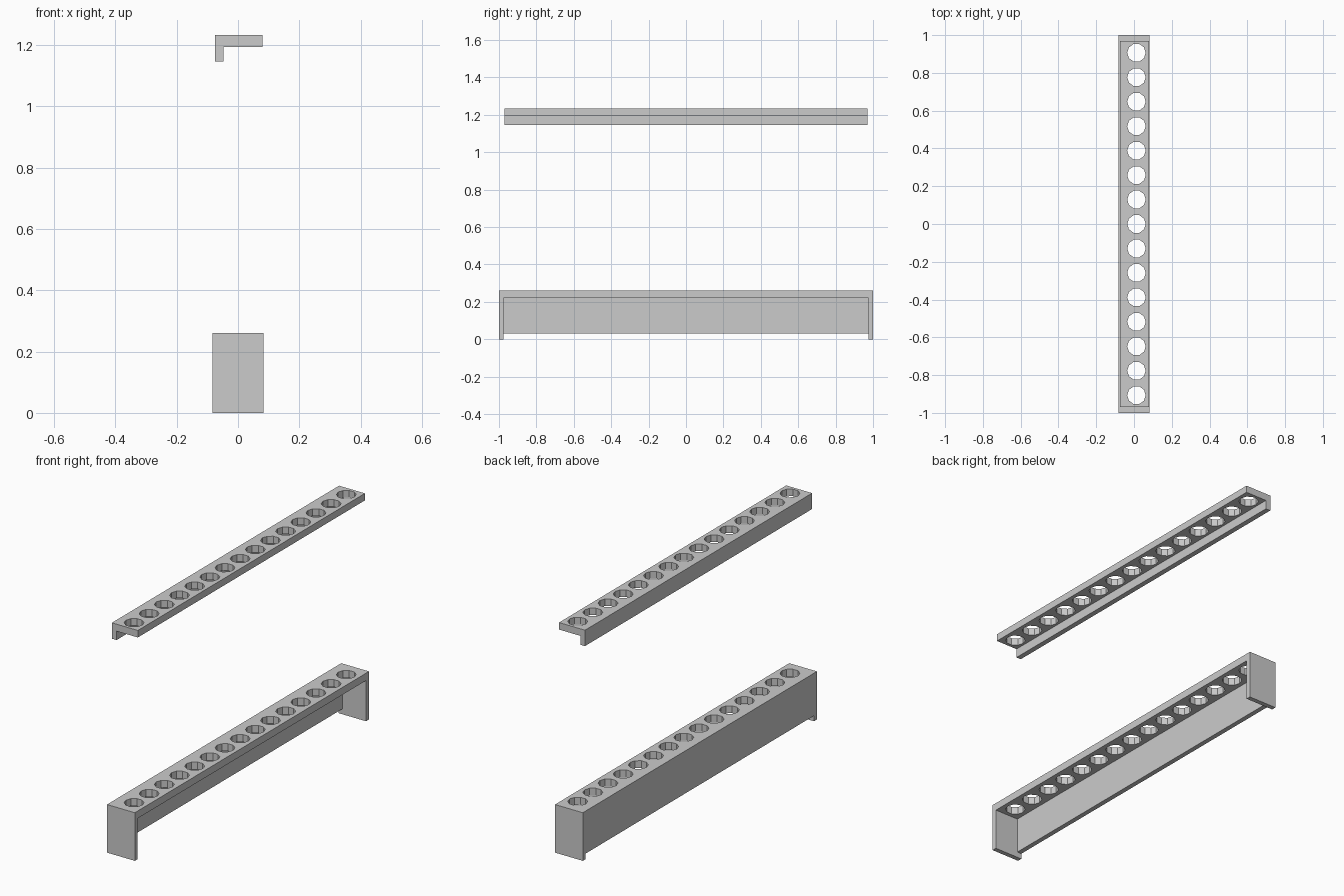
import bpy, bmesh
from math import pi
from mathutils import Matrix

if "Cube" in bpy.data.objects:
    bpy.data.objects.remove(bpy.data.objects["Cube"])

HOLES, PITCH, RADIUS, HOLE_X, SIDES = 15, 0.1295, 0.049, 0.013, 10


def finish(bm, name):
    bmesh.ops.recalc_face_normals(bm, faces=bm.faces)
    mesh = bpy.data.meshes.new(name)
    bm.to_mesh(mesh)
    bm.free()
    obj = bpy.data.objects.new(name, mesh)
    bpy.context.collection.objects.link(obj)
    return obj


def box(name, x0, x1, y0, y1, z0, z1):
    bm = bmesh.new()
    m = Matrix.Translation(((x0 + x1) / 2, (y0 + y1) / 2, (z0 + z1) / 2))
    bmesh.ops.create_cube(bm, size=1, matrix=m @ Matrix.Diagonal((x1 - x0, y1 - y0, z1 - z0, 1)))
    return finish(bm, name)


def angle_bar(name, profile):
    """Extrude an L-shaped (x, z) profile along y."""
    points, half = profile
    bm = bmesh.new()
    face = bm.faces.new([bm.verts.new((x, -half, z)) for x, z in points])
    ext = bmesh.ops.extrude_face_region(bm, geom=[face])
    verts = [v for v in ext["geom"] if isinstance(v, bmesh.types.BMVert)]
    bmesh.ops.translate(bm, verts=verts, vec=(0, 2 * half, 0))
    return finish(bm, name)


def l_shape(x0, x1, lip, z0, z1, z2):
    return [(x0, z0), (x0 + lip, z0), (x0 + lip, z1), (x1, z1), (x1, z2), (x0, z2)]


# Row of faceted hole cutters, tall enough for both shelves
bm = bmesh.new()
for i in range(HOLES):
    y = (i - (HOLES - 1) / 2) * PITCH
    m = Matrix.Translation((HOLE_X, y, 0.7)) @ Matrix.Rotation(pi / SIDES, 4, "Z")
    bmesh.ops.create_cone(bm, cap_ends=True, segments=SIDES, radius1=RADIUS,
                          radius2=RADIUS, depth=1.4, matrix=m)
cutter = finish(bm, "hole_cutters")
cutter.hide_render = True
cutter.hide_set(True)

# Rack body (shelf plus back wall) and the separate insert floating above it
rack = angle_bar("rack_shelf_and_back", (l_shape(-0.083, 0.083, 0.026, 0.03, 0.22, 0.26), 0.975))
insert = angle_bar("upper_insert", (l_shape(-0.075, 0.08, 0.028, 1.147, 1.195, 1.233), 0.97))
for obj in (rack, insert):
    mod = obj.modifiers.new("holes", "BOOLEAN")
    mod.operation = "DIFFERENCE"
    mod.solver = "EXACT"
    mod.object = cutter

# End panels of the rack
for side, name in ((-1, "front_end_panel"), (1, "back_end_panel")):
    y0, y1 = sorted((side * 0.975, side * 1.0))
    box(name, -0.083, 0.083, y0, y1, 0, 0.26)
